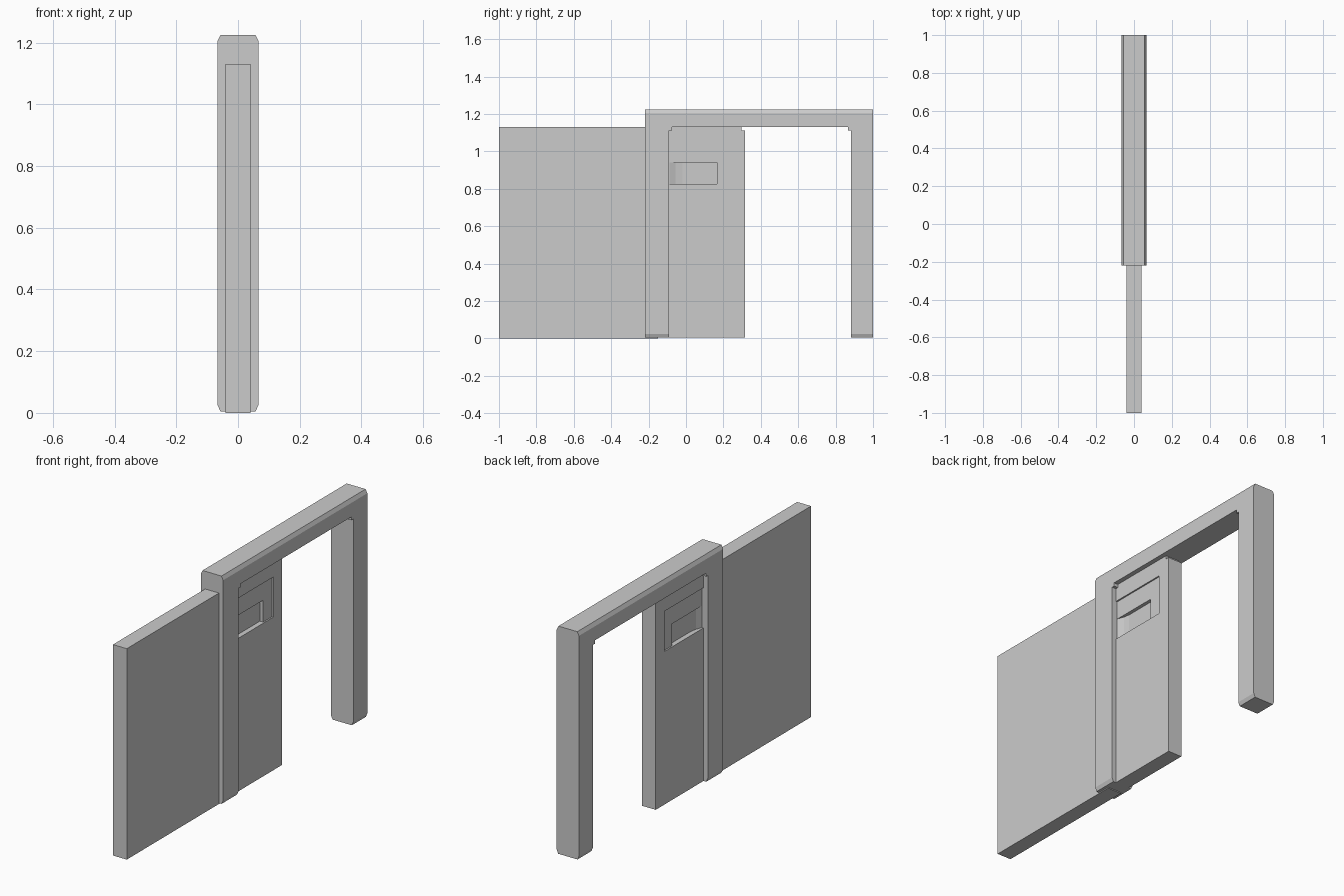
import bpy
import bmesh

cube = bpy.data.objects.get("Cube")
if cube:
    bpy.data.objects.remove(cube, do_unlink=True)

grey = bpy.data.materials.new("plain grey")
grey.use_nodes = True
grey.diffuse_color = (0.6, 0.6, 0.6, 1)
grey.node_tree.nodes["Principled BSDF"].inputs["Base Color"].default_value = grey.diffuse_color


def prism(name, profile, axis, start, end):
    """Extrude a 2D profile along an axis; the profile uses the other two axes in order."""
    bm = bmesh.new()

    def point(p, depth):
        co = list(p)
        co.insert("xyz".index(axis), depth)
        return bm.verts.new(co)

    face = bm.faces.new([point(p, start) for p in profile])
    extruded = bmesh.ops.extrude_face_region(bm, geom=[face])["geom"]
    move = [0, 0, 0]
    move["xyz".index(axis)] = end - start
    bmesh.ops.translate(bm, vec=move, verts=[g for g in extruded if isinstance(g, bmesh.types.BMVert)])
    bmesh.ops.recalc_face_normals(bm, faces=bm.faces)
    mesh = bpy.data.meshes.new(name)
    bm.to_mesh(mesh)
    bm.free()
    mesh.materials.append(grey)
    obj = bpy.data.objects.new(name, mesh)
    bpy.context.collection.objects.link(obj)
    return obj


def rect(u0, u1, v0, v1):
    return [(u0, v0), (u1, v0), (u1, v1), (u0, v1)]


def combine(obj, cutter, operation):
    """Apply a boolean and discard the cutter."""
    cutter.hide_render = True
    mod = obj.modifiers.new("cut", "BOOLEAN")
    mod.operation = operation
    mod.solver = "EXACT"
    mod.object = cutter
    bpy.context.view_layer.objects.active = obj
    bpy.ops.object.modifier_apply(modifier=mod.name)
    bpy.data.objects.remove(cutter, do_unlink=True)


TOP = 1.225        # top of the frame
HEAD = 1.13        # underside of the lintel
STEP = 1.112       # small stepped inner corners
BASE = 0.005       # underside of frame and door
HALF = 0.066       # half width of the frame
THICK = 0.041      # half thickness of panel and door

# Fixed side panel
prism("side_panel", rect(-1, -0.15, 0, HEAD), "x", -THICK, THICK)

# Door frame: two posts and a lintel, with long edges chamfered top and bottom
frame = prism("door_frame", [
    (-0.22, BASE), (-0.09, BASE), (-0.09, STEP), (-0.075, STEP), (-0.075, HEAD),
    (0.866, HEAD), (0.866, STEP), (0.882, STEP), (0.882, BASE), (1, BASE),
    (1, TOP), (-0.22, TOP)], "x", -HALF, HALF)
half = [(0.057, BASE), (HALF, BASE + 0.02), (HALF, TOP - 0.02), (0.056, TOP)]
outline = half + [(-x, z) for x, z in reversed(half)]
combine(frame, prism("chamfer_shape", outline, "y", -0.5, 1.5), "INTERSECT")

# Sliding door with a notched top corner
door = prism("sliding_door", [
    (-0.15, BASE), (0.315, BASE), (0.315, STEP), (0.296, STEP),
    (0.296, HEAD + 0.01), (-0.15, HEAD + 0.01)], "x", -THICK, THICK)

# Handle recess on both faces: shallow plate area, then a deeper finger scoop
for side in (-1, 1):
    plate = [(side * x, y) for x, y in rect(0.033, 0.08, -0.1, 0.24)]
    scoop = [(side * x, y) for x, y in [
        (0.06, -0.088), (0.033, -0.088), (0.02, -0.055), (0.014, -0.02),
        (0.014, 0.165), (0.06, 0.165)]]
    combine(door, prism("plate_cutter", plate, "z", 0.825, 1.04), "DIFFERENCE")
    combine(door, prism("scoop_cutter", scoop, "z", 0.825, 0.942), "DIFFERENCE")
